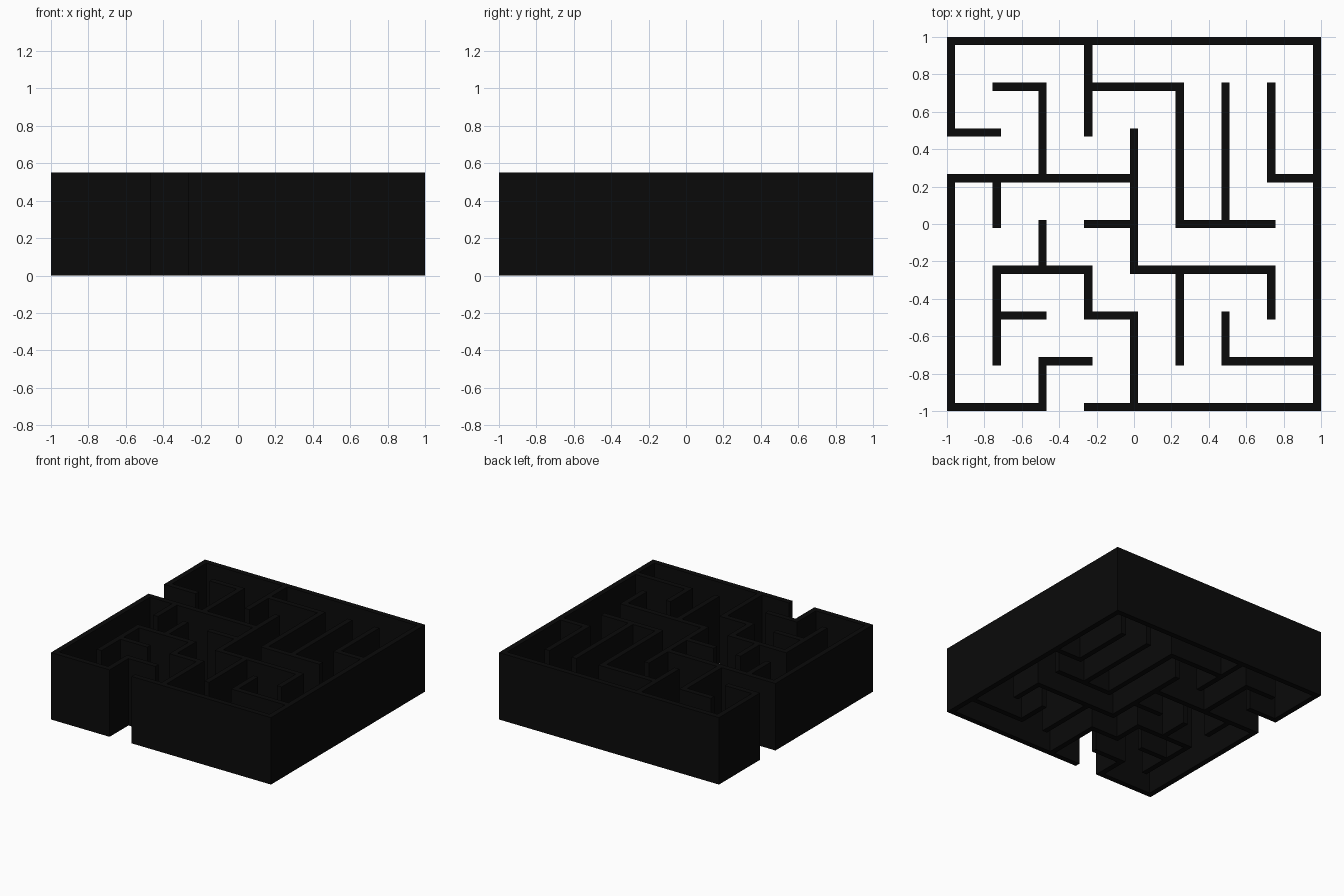
import bpy, bmesh

if "Cube" in bpy.data.objects:
    bpy.data.objects.remove(bpy.data.objects["Cube"])

HEIGHT = 0.55
WALL = 0.044                      # wall thickness
PITCH = (2 - WALL) / 8            # spacing of the 8 x 8 maze grid

# Walls on grid lines: line index -> (start, end) node runs
ROWS = {0: [(0, 2), (3, 8)], 1: [(2, 3), (6, 8)], 2: [(1, 2), (3, 4)],
        3: [(1, 3), (4, 7)], 4: [(3, 4), (5, 7)], 5: [(0, 4), (7, 8)],
        6: [(0, 1)], 7: [(1, 2), (3, 5)], 8: [(0, 8)]}
COLUMNS = {0: [(0, 5), (6, 8)], 1: [(1, 3), (4, 5)], 2: [(0, 1), (3, 4), (5, 7)],
           3: [(2, 3), (6, 8)], 4: [(0, 2), (3, 6)], 5: [(1, 3), (4, 7)],
           6: [(1, 2), (4, 7)], 7: [(2, 3), (5, 7)], 8: [(0, 8)]}

# Plan cells covered by wall: even index = post strip, odd = passage strip
cells = set()
for line, runs in ROWS.items():
    for a, b in runs:
        cells |= {(k, 2 * line) for k in range(2 * a, 2 * b + 1)}
for line, runs in COLUMNS.items():
    for a, b in runs:
        cells |= {(2 * line, k) for k in range(2 * a, 2 * b + 1)}


def coord(k):
    """Position of strip edge k (two edges per grid line)."""
    return -1 + (k // 2) * PITCH + (k % 2) * WALL


# Flat floor plan of the walls with shared corners
bm = bmesh.new()
corners = {}


def corner(i, j):
    if (i, j) not in corners:
        corners[i, j] = bm.verts.new((coord(i), coord(j), 0))
    return corners[i, j]


for i, j in sorted(cells):
    bm.faces.new([corner(i, j), corner(i + 1, j), corner(i + 1, j + 1), corner(i, j + 1)])

mesh = bpy.data.meshes.new("maze_walls")
bm.to_mesh(mesh)
bm.free()
walls = bpy.data.objects.new("maze_walls", mesh)
bpy.context.collection.objects.link(walls)

# Raise the plan to full wall height
raise_walls = walls.modifiers.new("raise", 'SOLIDIFY')
raise_walls.thickness = HEIGHT
raise_walls.offset = 1

black = bpy.data.materials.new("black")
black.diffuse_color = (0.003, 0.003, 0.003, 1)
black.use_nodes = True
black.node_tree.nodes["Principled BSDF"].inputs["Base Color"].default_value = black.diffuse_color
mesh.materials.append(black)
